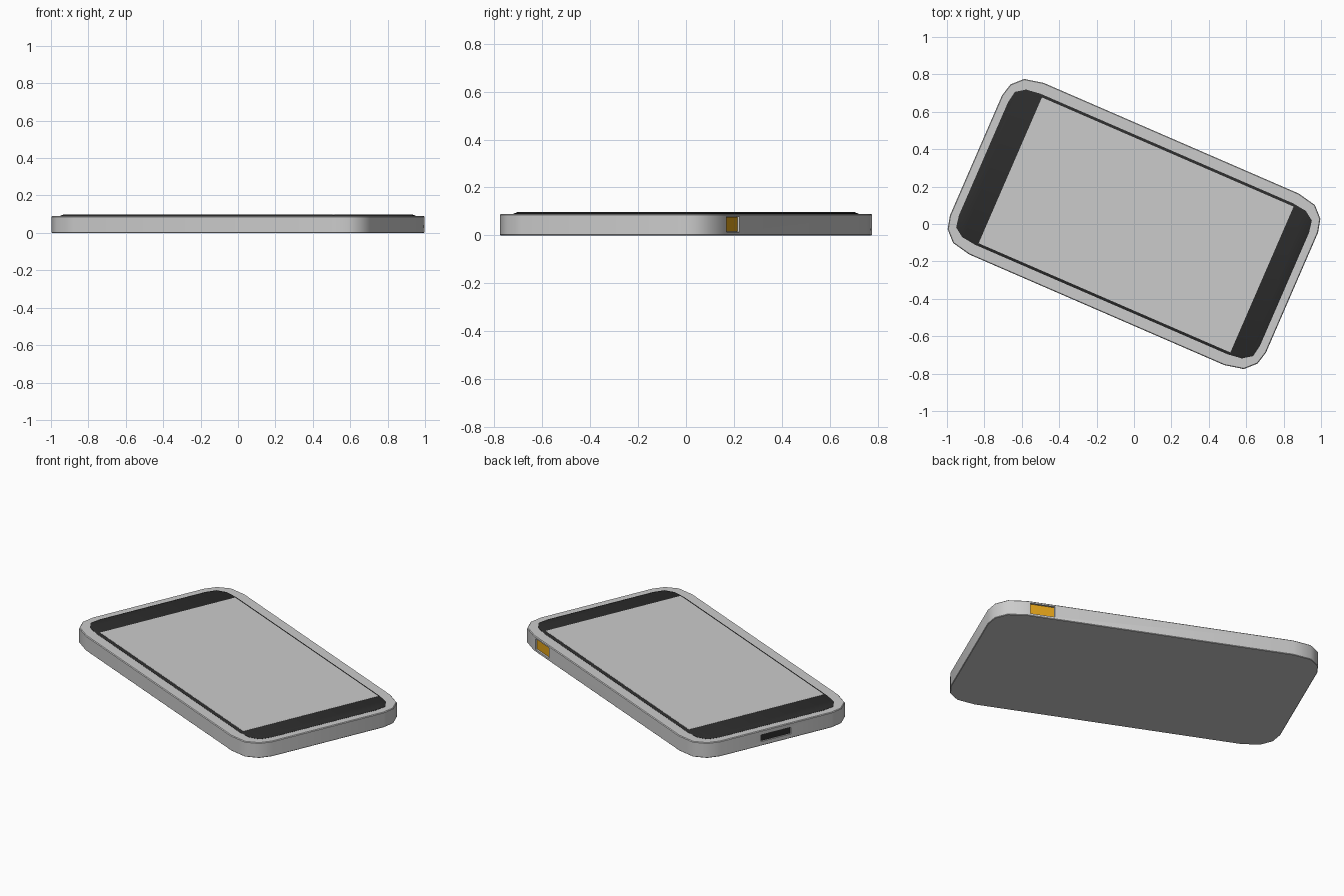
import bpy, bmesh, math
from mathutils import Matrix, Vector

if "Cube" in bpy.data.objects:
    bpy.data.objects.remove(bpy.data.objects["Cube"])

TURN = Matrix.Rotation(math.radians(-23.45), 4, 'Z')


def material(name, rgb):
    m = bpy.data.materials.new(name)
    m.diffuse_color = (*rgb, 1)
    m.use_nodes = True
    m.node_tree.nodes["Principled BSDF"].inputs["Base Color"].default_value = m.diffuse_color
    return m


BLACK = material("black", (0.025, 0.025, 0.025))
ORANGE = material("orange", (0.75, 0.36, 0.01))


def mirror_outline(quarter):
    """Full outline from one corner's points, listed from long side to short side."""
    half = quarter + [(x, -y) for x, y in reversed(quarter)]
    return half + [(-x, -y) for x, y in half]


def finish(name, bm, mat=None):
    bmesh.ops.recalc_face_normals(bm, faces=bm.faces)
    bm.transform(TURN)
    mesh = bpy.data.meshes.new(name)
    bm.to_mesh(mesh)
    bm.free()
    ob = bpy.data.objects.new(name, mesh)
    bpy.context.collection.objects.link(ob)
    if mat:
        mesh.materials.append(mat)
    return ob


def loft(name, layers, mat=None):
    """Solid through stacked (outline, inset, z) layers, capped at both ends."""
    bm = bmesh.new()
    rings = []
    for quarter, inset, z in layers:
        q = []
        for i, (x, y) in enumerate(quarter):
            a = math.radians(90 - 30 * i)
            q.append((x - inset * math.cos(a), y - inset * math.sin(a)))
        rings.append([bm.verts.new((x, y, z)) for x, y in mirror_outline(q)])
    for a, b in zip(rings, rings[1:]):
        n = len(a)
        for i in range(n):
            j = (i + 1) % n
            bm.faces.new((a[i], a[j], b[j], b[i]))
    bm.faces.new(rings[0])
    bm.faces.new(rings[-1])
    return finish(name, bm, mat)


def box(name, lo, hi, mat=None):
    lo, hi = Vector(lo), Vector(hi)
    bm = bmesh.new()
    bmesh.ops.create_cube(bm, size=1)
    bmesh.ops.scale(bm, vec=hi - lo, verts=bm.verts)
    bmesh.ops.translate(bm, vec=(lo + hi) / 2, verts=bm.verts)
    return finish(name, bm, mat)


def cut(body, cutter):
    mod = body.modifiers.new("cut", 'BOOLEAN')
    mod.operation = 'DIFFERENCE'
    mod.solver = 'EXACT'
    mod.object = cutter
    bpy.context.view_layer.objects.active = body
    bpy.ops.object.modifier_apply(modifier=mod.name)
    bpy.data.objects.remove(cutter)


# Rounded case with softened rims
case_corner = [(0.743, 0.50), (0.847, 0.478), (0.903, 0.422), (0.921, 0.35)]
case = loft("case", [(case_corner, 0.003, 0), (case_corner, 0, 0.003),
                     (case_corner, 0, 0.086), (case_corner, 0.004, 0.09)])

# Recesses for the side switch and the end port
cut(case, box("switch_cutter", (0.59, 0.488, 0.014), (0.726, 0.6, 0.078)))
cut(case, box("port_cutter", (-1.0, -0.095, 0.025), (-0.909, 0.095, 0.064)))

# Switch and port floors
box("side_switch", (0.594, 0.47, 0.016), (0.724, 0.491, 0.076), ORANGE)
box("port", (-0.914, -0.093, 0.026), (-0.89, 0.093, 0.063), BLACK)

# Dark front glass, slightly raised and chamfered
glass_corner = [(0.735, 0.44), (0.815, 0.43), (0.865, 0.395), (0.877, 0.33)]
glass = loft("front_glass", [(glass_corner, 0, 0.085), (glass_corner, 0, 0.091),
                             (glass_corner, 0.015, 0.097)], BLACK)

# Display panel
box("display", (-0.721, -0.425, 0.092), (0.746, 0.425, 0.0978))

# Smooth corners, crisp rims
for ob in (case, glass):
    bpy.ops.object.select_all(action='DESELECT')
    ob.select_set(True)
    bpy.context.view_layer.objects.active = ob
    bpy.ops.object.shade_smooth_by_angle(angle=math.radians(36))
